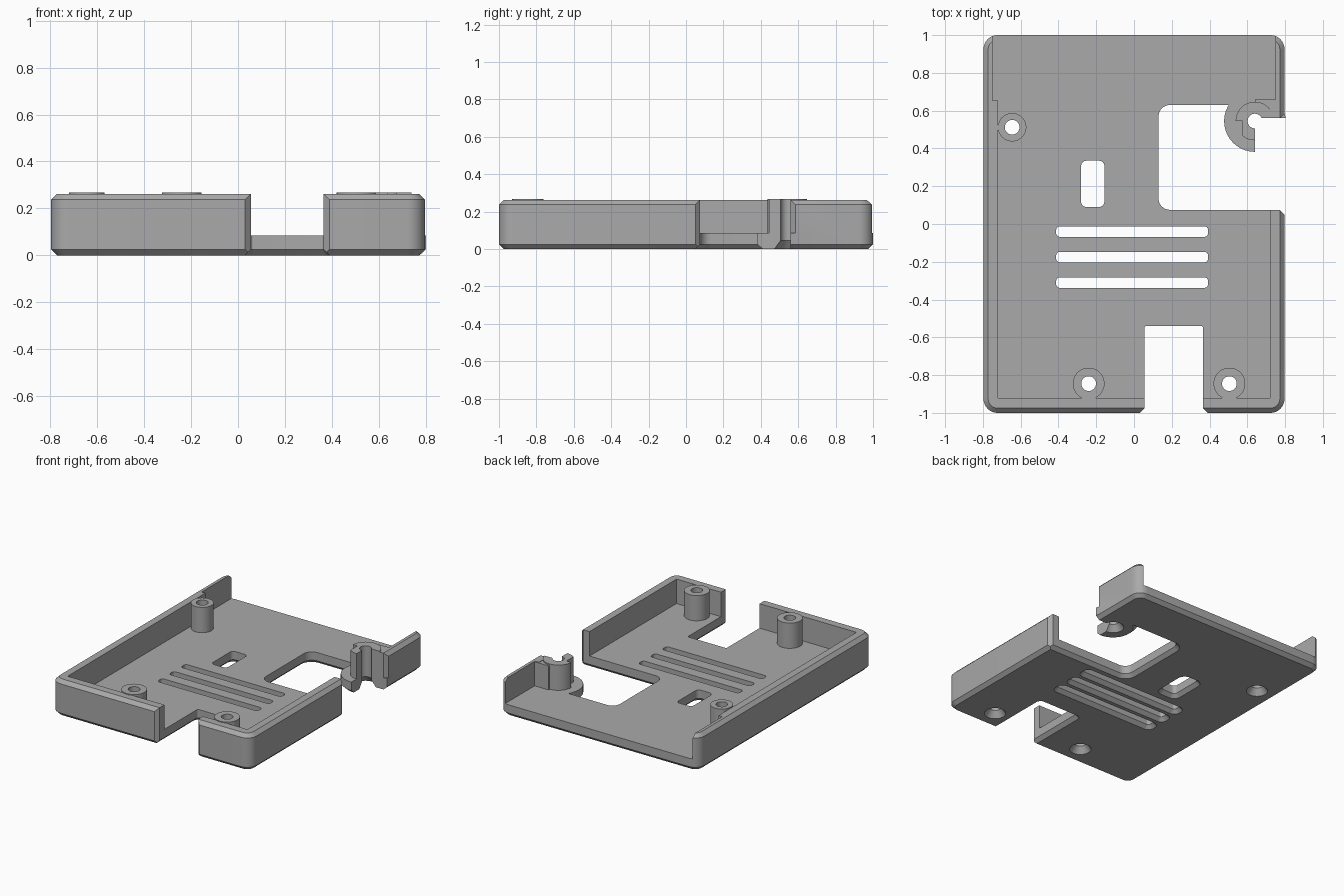
import bpy, bmesh
from math import cos, sin, pi, radians

if "Cube" in bpy.data.objects:
    bpy.data.objects.remove(bpy.data.objects["Cube"])

grey = bpy.data.materials.new("grey plastic")
grey.use_nodes = True
GREY = (0.4, 0.4, 0.4, 1)
grey.diffuse_color = GREY
grey.node_tree.nodes["Principled BSDF"].inputs["Base Color"].default_value = GREY

TOP, FLOOR, CH = 0.262, 0.085, 0.025


def loft(name, sections):
    """Closed solid from matching outlines, each given as (points, height)."""
    bm = bmesh.new()
    rings = [[bm.verts.new((x, y, z)) for x, y in pts] for pts, z in sections]
    bm.faces.new(rings[0][::-1])
    bm.faces.new(rings[-1])
    n = len(rings[0])
    for a, b in zip(rings, rings[1:]):
        for i in range(n):
            j = (i + 1) % n
            bm.faces.new((a[i], a[j], b[j], b[i]))
    bmesh.ops.recalc_face_normals(bm, faces=bm.faces)
    me = bpy.data.meshes.new(name)
    bm.to_mesh(me)
    bm.free()
    me.materials.append(grey)
    ob = bpy.data.objects.new(name, me)
    bpy.context.collection.objects.link(ob)
    return ob


def rounded(x0, x1, y0, y1, r, grow=0, steps=8):
    """Rounded rectangle outline, optionally grown outward."""
    pts = []
    corners = [(x1 - r, y1 - r), (x0 + r, y1 - r), (x0 + r, y0 + r), (x1 - r, y0 + r)]
    for k, (cx, cy) in enumerate(corners):
        for i in range(steps + 1):
            a = pi / 2 * (k + i / steps)
            pts.append((cx + (r + grow) * cos(a), cy + (r + grow) * sin(a)))
    return pts


def circle(x, y, r, n=40):
    return [(x + r * cos(2 * pi * i / n), y + r * sin(2 * pi * i / n)) for i in range(n)]


def box(name, x0, x1, y0, y1, z0, z1):
    pts = [(x0, y0), (x1, y0), (x1, y1), (x0, y1)]
    return loft(name, [(pts, z0), (pts, z1)])


def opening(x0, x1, y0, y1, r):
    """Through cutter that flares out at the underside."""
    shape = (x0, x1, y0, y1, r)
    return loft("cutter", [(rounded(*shape, grow=CH + 0.01), -0.01),
                           (rounded(*shape), CH), (rounded(*shape), 0.5)])


def cylinder(name, x, y, r, z0, z1, n=40):
    return loft(name, [(circle(x, y, r, n), z0), (circle(x, y, r, n), z1)])


def combine(target, other, operation):
    other.hide_render = True
    mod = target.modifiers.new("combine", "BOOLEAN")
    mod.operation, mod.solver, mod.object = operation, "EXACT", other
    bpy.context.view_layer.objects.active = target
    bpy.ops.object.modifier_apply(modifier=mod.name)
    bpy.data.objects.remove(other)


def cut(target, *cutters):
    for c in cutters:
        combine(target, c, "DIFFERENCE")


# Tray with chamfered upper and lower rims
outer = (-0.797, 0.797, -1, 1, 0.075)
tray = loft("tray", [(rounded(*outer, grow=-CH), 0), (rounded(*outer), CH),
                     (rounded(*outer), TOP - CH), (rounded(*outer, grow=-CH), TOP)])

# Cavity, open at the back, with thinner walls there
cut(tray, box("cutter", -0.72, 0.72, -0.92, 1.2, FLOOR, 0.5),
    box("cutter", -0.75, 0.75, 0.655, 1.3, FLOOR, 0.6))

# Side window, side wall gap and front notch
cut(tray, opening(0.13, 0.68, 0.075, 0.63, 0.06),
    opening(0.5, 1.2, 0.075, 0.56, 0.004),
    opening(0.055, 0.365, -1.3, -0.54, 0.01))

# Vertical chamfers at the wall ends
for x, y in [(0.055, -1), (0.365, -1), (0.797, 0.075), (0.797, 0.56)]:
    cut(tray, cylinder("cutter", x, y, CH, -0.1, 0.5, 4))

# Vent slots and cable slot
for y in (-0.04, -0.175, -0.31):
    cut(tray, opening(-0.412, 0.392, y - 0.028, y + 0.028, 0.02))
cut(tray, opening(-0.28, -0.157, 0.09, 0.335, 0.028))

# Broken corner post: flange, partial post and web to the wall
PX, PY = 0.64, 0.545
flange = loft("flange", [(circle(PX, PY, 0.135), 0), (circle(PX, PY, 0.163), CH),
                         (circle(PX, PY, 0.163), FLOOR)])
post = cylinder("post", PX, PY, 0.102, 0.04, 0.268)
cut(post, box("cutter", 0.3, 0.575, 0.3, PY, FLOOR, 0.5))
for part in (flange, post):
    cut(part, box("cutter", PX, 1, 0.2, 0.56, -0.1, 0.5))
combine(tray, flange, "UNION")
combine(tray, post, "UNION")
combine(tray, box("web", PX, 0.77, 0.562, 0.66, 0.03, TOP - 0.003), "UNION")

# Screw posts
screws = [(-0.645, 0.512, 0.075), (-0.24, -0.845, 0.084), (0.505, -0.845, 0.084)]
for x, y, r in screws:
    combine(tray, cylinder("screw_post", x, y, r, 0.05, 0.268), "UNION")

# Screw holes with countersinks underneath
for x, y in [s[:2] for s in screws] + [(PX, PY)]:
    cut(tray, loft("cutter", [(circle(x, y, 0.079), -0.01), (circle(x, y, 0.068), 0.005),
                              (circle(x, y, 0.039), 0.045), (circle(x, y, 0.039), 0.5)]))

bpy.ops.object.select_all(action="DESELECT")
tray.select_set(True)
bpy.context.view_layer.objects.active = tray
bpy.ops.object.shade_smooth_by_angle(angle=radians(30))
